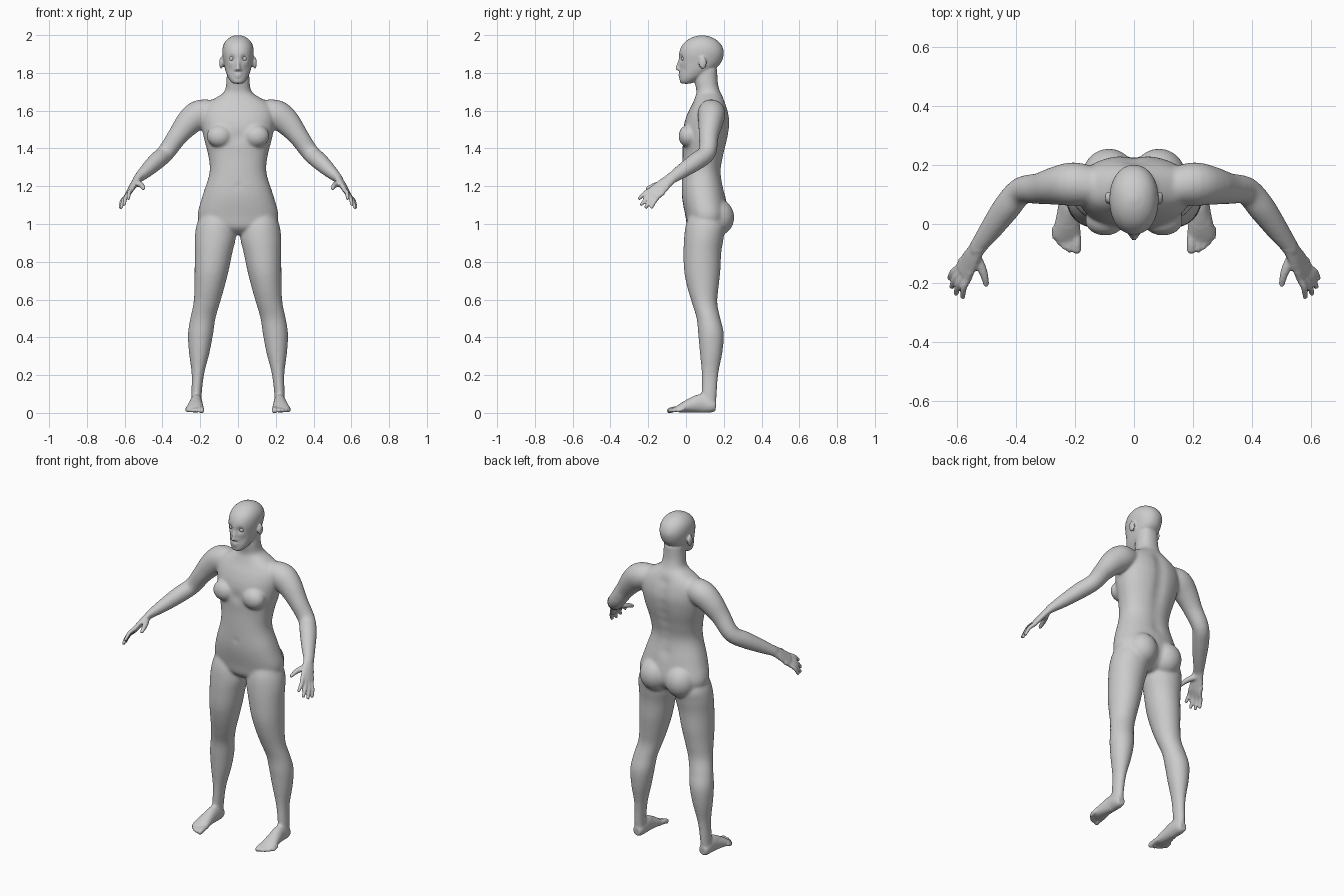
import bpy, bmesh, math
from mathutils import Vector, Matrix

bm = bmesh.new()
SIDES = (1, -1)


def refine(rows, k=4):
    """Catmull-Rom interpolation through rows of numbers."""
    out = []
    for i in range(len(rows) - 1):
        p0, p1 = rows[max(i - 1, 0)], rows[i]
        p2, p3 = rows[i + 1], rows[min(i + 2, len(rows) - 1)]
        for j in range(k):
            t = j / k
            out.append([0.5 * (2 * b + (c - a) * t + (2 * a - 5 * b + 4 * c - d) * t * t
                               + (3 * b - a - 3 * c + d) * t ** 3)
                        for a, b, c, d in zip(p0, p1, p2, p3)])
    return out + [list(rows[-1])]


def loft(rings, s=1, power=2.0, n=32):
    """Closed skin over rings of (centre, axis, axis); s=-1 mirrors in x."""
    loops = []
    for c, u, v in rings:
        loop = []
        for i in range(n):
            a = 2 * math.pi * i / n
            ca, sa = math.cos(a), math.sin(a)
            p = (c + u * math.copysign(abs(ca) ** (2 / power), ca)
                 + v * math.copysign(abs(sa) ** (2 / power), sa))
            loop.append(bm.verts.new((p.x * s, p.y, p.z)))
        loops.append(loop)
    faces = [bm.faces.new((a[i], a[(i + 1) % n], b[(i + 1) % n], b[i]))
             for a, b in zip(loops, loops[1:]) for i in range(n)]
    faces += [bm.faces.new(loops[0]), bm.faces.new(loops[-1])]
    bmesh.ops.recalc_face_normals(bm, faces=faces)


def column(rows, s=1, power=2.0):
    """Upright form; rows are z, centre x, half width, front y, back y."""
    loft([(Vector((cx, (f + b) / 2, z)), Vector((w, 0, 0)), Vector((0, (b - f) / 2, 0)))
          for z, cx, w, f, b in refine(rows)], s, power)


def tube(rows, ref, s=1):
    """Limb along a path; rows are x, y, z, radius along ref, other radius."""
    pts = refine(rows)
    rings = []
    for i, r in enumerate(pts):
        t = (Vector(pts[min(i + 1, len(pts) - 1)][:3]) - Vector(pts[max(i - 1, 0)][:3])).normalized()
        u = (ref - t * ref.dot(t)).normalized()
        rings.append((Vector(r[:3]), u * r[3], t.cross(u) * r[4]))
    c, u, v = rings[-1]
    for d, k in ((0.5, 0.86), (0.85, 0.5)):
        rings.append((c + t * d * v.length, u * k, v * k))
    loft(rings, s)


def ball(c, r, s=1):
    m = Matrix.Translation((c[0] * s, c[1], c[2])) @ Matrix.Diagonal((*r, 1))
    bmesh.ops.create_uvsphere(bm, u_segments=24, v_segments=16, radius=1, matrix=m)


# Torso and neck
column([(0.945, 0, .08, .05, .15), (0.98, 0, .17, .01, .20), (1.04, 0, .214, -.003, .225),
        (1.15, 0, .188, -.022, .208), (1.27, 0, .151, -.022, .186), (1.36, 0, .157, -.018, .20),
        (1.45, 0, .18, -.018, .222), (1.53, 0, .195, -.010, .233), (1.59, 0, .195, .010, .226),
        (1.635, 0, .17, .033, .212), (1.67, 0, .115, .048, .197), (1.70, 0, .073, .055, .181),
        (1.75, 0, .062, .048, .168), (1.82, 0, .058, .05, .165)], power=2.25)

# Head
column([(1.742, 0, .022, -.022, .02), (1.752, 0, .036, -.032, .045), (1.775, 0, .052, -.034, .085),
        (1.81, 0, .066, -.034, .14), (1.85, 0, .075, -.036, .183), (1.90, 0, .083, -.037, .200),
        (1.94, 0, .080, -.024, .192), (1.97, 0, .065, .002, .168), (1.99, 0, .040, .038, .132),
        (1.999, 0, .012, .075, .095)], power=2.15)
X = Vector((1, 0, 0))
tube([(0, -.030, 1.875, .008, .008), (0, -.038, 1.85, .009, .009), (0, -.046, 1.822, .012, .010)], X)
ball((0, -.030, 1.793), (.022, .011, .006))
ball((0, -.029, 1.780), (.019, .011, .006))

AC = Vector((.476, .667, -.571))      # across the palm
KNUCKLE = Vector((.577, -.165, 1.165))
TIPS = [(.580, -.247, 1.135), (.603, -.236, 1.103), (.617, -.213, 1.088), (.624, -.183, 1.088)]

for s in SIDES:
    # Face and chest details
    ball((.011, -.036, 1.817), (.009, .010, .008), s)
    ball((.089, .088, 1.853), (.010, .021, .032), s)
    ball((.098, .012, 1.465), (.068, .052, .060), s)
    ball((.085, .160, 1.035), (.092, .096, .100), s)
    # Leg
    column([(1.08, .11, .075, .03, .16), (1.0, .117, .101, .0, .205), (.93, .120, .109, -.010, .20),
            (.85, .129, .100, -.013, .187), (.75, .140, .090, -.010, .182), (.66, .152, .079, .008, .172),
            (.58, .166, .070, .032, .166), (.50, .186, .067, .056, .182), (.42, .198, .067, .064, .200),
            (.32, .205, .055, .073, .193), (.21, .212, .034, .083, .172), (.11, .219, .028, .083, .164),
            (.04, .221, .028, .085, .160)], s)
    # Foot and toes
    tube([(.221, .158, .035, .022, .025), (.221, .135, .038, .031, .037), (.221, .08, .050, .033, .050),
          (.224, .03, .041, .038, .040), (.227, -.02, .027, .046, .026), (.228, -.045, .020, .046, .017)], X, s)
    for x, y, r in ((.194, -.088, .015), (.218, -.087, .011), (.237, -.077, .0105),
                    (.254, -.063, .010), (.268, -.045, .010)):
        tube([(x + .002, -.02, .022, r, r), (x, y + .03, .020, r, r), (x, y, .012, r, r)], X, s)
    # Arm
    tube([(.12, .13, 1.60, .06, .055), (.20, .135, 1.583, .074, .076), (.26, .130, 1.538, .066, .070),
          (.32, .120, 1.465, .053, .054), (.382, .112, 1.378, .047, .047), (.432, .055, 1.332, .048, .046),
          (.485, -.018, 1.282, .040, .037), (.533, -.082, 1.238, .031, .024)], AC, s)
    # Palm, fingers and thumb
    tube([(.525, -.072, 1.246, .031, .022), (.547, -.108, 1.216, .037, .019),
          (.565, -.142, 1.186, .042, .016), (.577, -.162, 1.167, .041, .014)], AC, s)
    for i, tip in enumerate(TIPS):
        base = KNUCKLE + AC * (i - 1.5) * .021
        mid = base.lerp(Vector(tip), .5) + Vector((.006, 0, .006))
        back = base + Vector((-.01, .025, .02))
        tube([(*back, .012, .012), (*base, .012, .012), (*mid, .0115, .011), (*tip, .0095, .009)], AC, s)
    tube([(.538, -.105, 1.218, .019, .017), (.518, -.145, 1.210, .016, .016),
          (.506, -.178, 1.200, .013, .013), (.501, -.205, 1.188, .010, .010)], AC, s)

# Fuse all parts into a single skin
raw = bpy.data.meshes.new("body_parts")
bm.to_mesh(raw)
bm.free()
parts = bpy.data.objects.new("body_parts", raw)
bpy.context.collection.objects.link(parts)
rm = parts.modifiers.new("fuse", 'REMESH')
rm.mode = 'VOXEL'
rm.voxel_size = 0.006
deps = bpy.context.evaluated_depsgraph_get()
skin = bpy.data.meshes.new_from_object(parts.evaluated_get(deps))
bpy.data.objects.remove(parts)
body = bpy.data.objects.new("body", skin)
bpy.context.collection.objects.link(body)

# Sculpt soft dents: spine, eye sockets, navel, shoulder-blade hollows
dents = [((0, .22, 1.20 + i * .06), .035, .0, -.010) for i in range(8)]
for s in SIDES:
    dents += [((s * .034, -.030, 1.876), .016, 0, .013), ((s * .05, -.02, 1.82), .022, 0, .005)]
dents += [((0, -.024, 1.20), .012, 0, .006), ((0, -.03, 1.46), .03, 0, .008)]
for v in skin.vertices:
    for c, r, dx, dy in dents:
        d2 = (v.co - Vector(c)).length_squared
        if d2 < 6 * r * r:
            v.co.y += dy * math.exp(-d2 / (r * r))

# Strong smoothing on trunk and limbs, light on head, hands and feet
soft = body.vertex_groups.new(name="soft")
fine, full = [], []
for v in skin.vertices:
    detail = v.co.z > 1.745 or v.co.z < .06 or v.co.y < -.09
    (fine if detail else full).append(v.index)
soft.add(full, 1.0, 'REPLACE')
soft.add(fine, 0.12, 'REPLACE')
sm = body.modifiers.new("soften", 'SMOOTH')
sm.factor = 0.5
sm.iterations = 24
sm.vertex_group = "soft"
for p in skin.polygons:
    p.use_smooth = True

# Eyeballs
for s, side in ((1, "left"), (-1, "right")):
    bpy.ops.mesh.primitive_uv_sphere_add(segments=20, ring_count=12, radius=.013,
                                         location=(s * .034, -.012, 1.875))
    bpy.context.object.name = side + "_eye"
    bpy.ops.object.shade_smooth()
